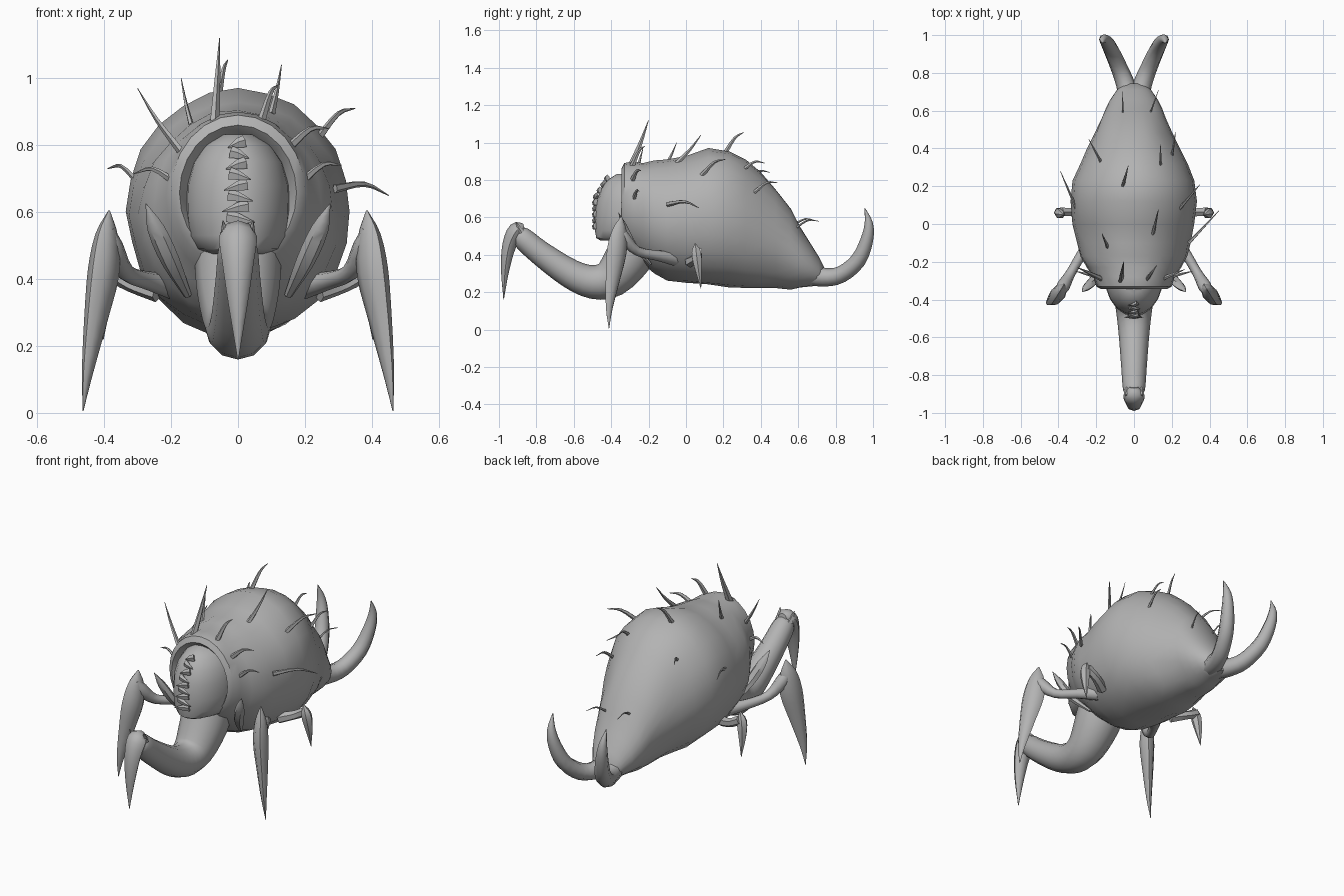
import bpy, bmesh, math
from mathutils import Vector, noise

hide = bpy.data.materials.new("grey_hide")
hide.diffuse_color = (0.45, 0.45, 0.45, 1)


def finish(name, bm, angle=40):
    bmesh.ops.recalc_face_normals(bm, faces=bm.faces)
    me = bpy.data.meshes.new(name)
    bm.to_mesh(me)
    bm.free()
    me.materials.append(hide)
    for p in me.polygons:
        p.use_smooth = True
    me.set_sharp_from_angle(angle=math.radians(angle))
    ob = bpy.data.objects.new(name, me)
    bpy.context.collection.objects.link(ob)
    return ob


def loft(name, rings, angle=40):
    """Skin a list of closed rings and cap both ends."""
    bm = bmesh.new()
    vs = [[bm.verts.new(p) for p in ring] for ring in rings]
    n = len(vs[0])
    for a, b in zip(vs, vs[1:]):
        for i in range(n):
            j = (i + 1) % n
            bm.faces.new((a[i], a[j], b[j], b[i]))
    bm.faces.new(vs[0])
    bm.faces.new(vs[-1])
    return finish(name, bm, angle)


def tube(name, path, sides=8, flat=1.0, ref=(1, 0, 0), steps=3, mirror=False):
    """Tapered smooth limb; path items are (x, y, z, radius)."""
    P = [Vector(p) for p in path]
    P = [2 * P[0] - P[1]] + P + [2 * P[-1] - P[-2]]
    pts = []
    for k in range(1, len(P) - 2):
        a, b, c, d = P[k - 1:k + 3]
        for s in range(steps):
            t = s / steps
            pts.append(0.5 * (2 * b + (c - a) * t + (2 * a - 5 * b + 4 * c - d) * t * t
                              + (3 * b - a - 3 * c + d) * t ** 3))
    pts.append(P[-2])
    signs = (1, -1) if mirror else (1,)
    for sgn in signs:
        rings = []
        for i, p in enumerate(pts):
            t = (pts[min(i + 1, len(pts) - 1)] - pts[max(i - 1, 0)]).to_3d().normalized()
            u = (Vector(ref) - t * t.dot(Vector(ref))).normalized()
            v = t.cross(u)
            r = max(p[3], 0.0015)
            ring = []
            for k in range(sides):
                a = 2 * math.pi * k / sides
                q = p.to_3d() + u * r * math.cos(a) + v * r * flat * math.sin(a)
                ring.append((q.x * sgn, q.y, q.z))
            rings.append(ring)
        loft(name if len(signs) == 1 else name + ("_right" if sgn > 0 else "_left"), rings, 50)


# Body: egg-shaped loft with a recessed hood opening at the front
def oval(y, zb, zt, w, n=24):
    c, h = (zb + zt) / 2, (zt - zb) / 2
    return [Vector((w * math.cos(2 * math.pi * i / n), y, c + h * math.sin(2 * math.pi * i / n)))
            for i in range(n)]


sections = [
    (-0.27, 0.49, 0.81, 0.14), (-0.32, 0.47, 0.835, 0.16), (-0.345, 0.455, 0.86, 0.175),
    (-0.33, 0.43, 0.89, 0.20), (-0.28, 0.39, 0.90, 0.215), (-0.23, 0.35, 0.89, 0.25),
    (-0.17, 0.30, 0.90, 0.285), (-0.10, 0.265, 0.905, 0.30), (0.0, 0.25, 0.93, 0.322),
    (0.12, 0.235, 0.97, 0.335), (0.23, 0.225, 0.955, 0.32), (0.32, 0.222, 0.905, 0.285),
    (0.40, 0.22, 0.84, 0.245), (0.48, 0.22, 0.75, 0.205), (0.56, 0.22, 0.65, 0.17),
    (0.61, 0.225, 0.55, 0.15), (0.66, 0.23, 0.47, 0.125), (0.71, 0.235, 0.39, 0.09),
    (0.745, 0.245, 0.32, 0.05)]
body_rings = []
for s in sections:
    ring = oval(*s)
    if -0.2 < s[0] < 0.6:  # gentle lumps in the hide
        mid = Vector((0, s[0], (s[1] + s[2]) / 2))
        ring = [p + (p - mid).normalized() * 0.012 * noise.noise(p * 7) for p in ring]
    body_rings.append(ring)
loft("body", body_rings, 45)

# Head: blunt, rounded wedge inside the hood
head = []
for z, w, front in [(0.475, 0.09, -0.455), (0.49, 0.125, -0.48), (0.53, 0.15, -0.487),
                    (0.60, 0.157, -0.488), (0.68, 0.155, -0.48), (0.75, 0.135, -0.455),
                    (0.80, 0.10, -0.42), (0.832, 0.05, -0.37)]:
    ring = []
    for i in range(20):
        a = 2 * math.pi * i / 20
        s = math.sin(a)
        depth = (-0.27 - front) if s < 0 else 0.06
        ring.append((w * math.cos(a), -0.27 + depth * s, z))
    head.append(ring)
loft("head", head)

# Vertical mouth: interlocking teeth alternating left and right
for i in range(9):
    z = 0.805 - i * 0.032
    y = -0.418 - min(0.07, (0.815 - z) * 0.62)
    size = 0.03 + 0.003 * i
    sgn = 1 if i % 2 else -1
    tube("tooth", [(-sgn * size * 0.6, y + 0.005, z + 0.005, 0.02),
                   (0, y - 0.004, z, 0.016),
                   (sgn * size, y - 0.006, z - 0.012, 0.001)],
         sides=5, flat=0.7, ref=(0, 0, 1), steps=1)

# Central front leg with hooked claw
tube("front_leg", [(0, -0.25, 0.50, 0.13), (0, -0.31, 0.38, 0.125), (0, -0.40, 0.275, 0.105),
                   (0, -0.50, 0.255, 0.09), (0, -0.62, 0.30, 0.078), (0, -0.78, 0.41, 0.066),
                   (0, -0.88, 0.495, 0.057), (0, -0.91, 0.52, 0.03)], sides=12)
tube("front_claw", [(0, -0.865, 0.545, 0.025), (0, -0.905, 0.53, 0.056), (0, -0.945, 0.45, 0.047),
                    (0, -0.967, 0.32, 0.028), (0, -0.975, 0.16, 0.001)], sides=8, flat=0.8)
tube("front_knee_spur", [(0.035, -0.88, 0.52, 0.02), (0.045, -0.91, 0.575, 0.001)],
     sides=5, steps=1, mirror=True)

# Large side legs with blade claws
tube("side_leg", [(0.20, -0.06, 0.38, 0.04), (0.27, -0.15, 0.395, 0.028),
                  (0.335, -0.26, 0.42, 0.026), (0.375, -0.33, 0.49, 0.035),
                  (0.39, -0.36, 0.55, 0.02)], ref=(0, 0, 1), mirror=True)
tube("side_claw", [(0.385, -0.345, 0.605, 0.003), (0.392, -0.355, 0.53, 0.045),
                   (0.402, -0.37, 0.42, 0.062), (0.425, -0.39, 0.28, 0.046),
                   (0.45, -0.41, 0.12, 0.022), (0.463, -0.412, 0.005, 0.001)],
     flat=0.65, ref=(0.5, -0.8, 0), mirror=True)

# Small rear legs with short claws
tube("rear_leg", [(0.24, 0.02, 0.36, 0.03), (0.32, 0.06, 0.385, 0.024),
                  (0.385, 0.065, 0.42, 0.025)], ref=(0, 0, 1), sides=6, mirror=True)
tube("rear_claw", [(0.375, 0.05, 0.46, 0.003), (0.39, 0.055, 0.41, 0.028),
                   (0.40, 0.065, 0.33, 0.022), (0.403, 0.08, 0.22, 0.001)],
     sides=6, mirror=True)

# Leaf-shaped feelers beside the head
tube("feeler", [(0.15, -0.19, 0.35, 0.012), (0.20, -0.28, 0.45, 0.028),
                (0.245, -0.33, 0.55, 0.026), (0.275, -0.36, 0.625, 0.001)],
     sides=6, flat=0.7, mirror=True)

# Forked tail horns curling upward
tube("tail_horn", [(0.02, 0.64, 0.30, 0.06), (0.045, 0.74, 0.28, 0.05), (0.08, 0.83, 0.295, 0.045),
                   (0.12, 0.92, 0.37, 0.042), (0.148, 0.967, 0.48, 0.034),
                   (0.162, 0.977, 0.57, 0.022), (0.168, 0.955, 0.65, 0.002)], mirror=True)

# Curved bristles: root, tip, root radius
bristles = [
    ((-0.07, -0.30, 0.86), (-0.055, -0.20, 1.12), 0.02),
    ((0.07, -0.29, 0.87), (0.12, -0.22, 0.98), 0.016),
    ((-0.17, -0.29, 0.78), (-0.30, -0.23, 0.97), 0.016),
    ((0.15, -0.29, 0.79), (0.27, -0.24, 0.85), 0.016),
    ((-0.19, -0.28, 0.69), (-0.31, -0.25, 0.715), 0.014),
    ((0.19, -0.28, 0.69), (0.31, -0.25, 0.74), 0.014),
    ((-0.14, -0.12, 0.86), (-0.17, -0.05, 1.0), 0.012),
    ((0.10, -0.05, 0.89), (0.13, 0.08, 1.04), 0.014),
    ((-0.06, 0.20, 0.93), (-0.03, 0.31, 1.055), 0.014),
    ((0.24, 0.08, 0.82), (0.35, 0.21, 0.91), 0.014),
    ((-0.30, 0.07, 0.69), (-0.39, 0.28, 0.73), 0.012),
    ((0.29, -0.10, 0.67), (0.45, 0.07, 0.65), 0.014),
    ((0.14, 0.30, 0.85), (0.14, 0.42, 0.89), 0.011),
    ((-0.17, 0.32, 0.80), (-0.24, 0.45, 0.84), 0.011),
    ((0.20, 0.36, 0.73), (0.22, 0.49, 0.785), 0.011),
    ((-0.06, 0.56, 0.55), (-0.06, 0.70, 0.58), 0.008),
    ((0.08, 0.57, 0.53), (0.13, 0.71, 0.58), 0.008)]
for a, b, r in bristles:
    a, b = Vector(a), Vector(b)
    m = a.lerp(b, 0.55) + Vector((0, 0, 0.025 if b.z - a.z < 0.13 else -0.01))
    tube("bristle", [(*a, r), (*m, r * 0.6), (*b, 0.0015)], sides=5, flat=0.7, ref=(0.3, 0.5, -0.8))
